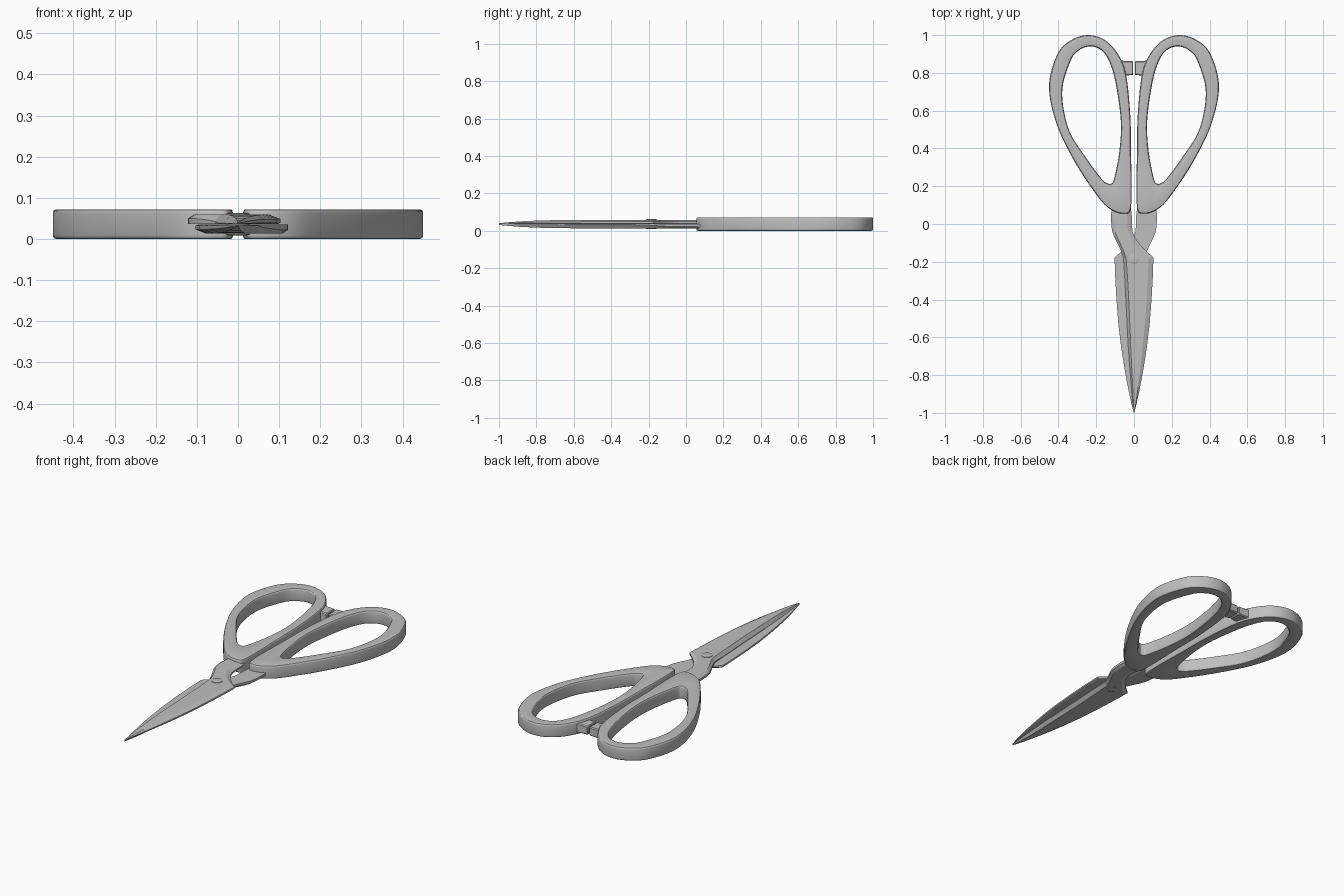
import bpy, bmesh, math
from mathutils import Vector

if "Cube" in bpy.data.objects:
    bpy.data.objects.remove(bpy.data.objects["Cube"], do_unlink=True)

MID = 0.036  # height of the plane where the blades meet

steel = bpy.data.materials.new("plain grey")
steel.use_nodes = True
GREY = (0.52, 0.52, 0.52, 1)
steel.diffuse_color = GREY
bsdf = next(n for n in steel.node_tree.nodes if n.type == "BSDF_PRINCIPLED")
bsdf.inputs["Base Color"].default_value = GREY
bsdf.inputs["Roughness"].default_value = 0.5


def finish(name, bm, angle=30):
    bmesh.ops.recalc_face_normals(bm, faces=bm.faces)
    mesh = bpy.data.meshes.new(name)
    bm.to_mesh(mesh)
    bm.free()
    mesh.materials.append(steel)
    mesh.shade_smooth()
    mesh.set_sharp_from_angle(angle=math.radians(angle))
    obj = bpy.data.objects.new(name, mesh)
    bpy.context.collection.objects.link(obj)
    return obj


def loft(loops, closed):
    """Skin a row of equal cross-sections, capped or joined into a ring."""
    bm = bmesh.new()
    rows = [[bm.verts.new(p) for p in loop] for loop in loops]
    n = len(rows[0])
    for i in range(len(rows) if closed else len(rows) - 1):
        a, b = rows[i], rows[(i + 1) % len(rows)]
        for j in range(n):
            k = (j + 1) % n
            bm.faces.new((a[j], a[k], b[k], b[j]))
    if not closed:
        bm.faces.new(rows[0])
        bm.faces.new(rows[-1])
    return bm


def smooth_loop(pts, steps=8):
    """Closed Catmull-Rom curve through the points."""
    out, n = [], len(pts)
    for i in range(n):
        a, b, c, d = (Vector(pts[(i + k) % n]) for k in (-1, 0, 1, 2))
        for s in range(steps):
            t = s / steps
            out.append(0.5 * (2 * b + (c - a) * t + (2 * a - 5 * b + 4 * c - d) * t * t
                              + (3 * b - a - 3 * c + d) * t ** 3))
    return out


# Finger loops: paired outer and inner outline points of the left handle
outer = [(.24, 1.0), (.33, .975), (.405, .90), (.45, .73), (.41, .53), (.32, .34),
         (.217, .18), (.138, .087), (.055, .055), (.015, .10), (.016, .39),
         (.02, .58), (.042, .79), (.085, .90), (.153, .973)]
inner = [(.235, .94), (.29, .92), (.335, .865), (.38, .70), (.345, .50), (.25, .345),
         (.172, .24), (.145, .218), (.125, .213), (.105, .24), (.077, .39),
         (.07, .55), (.10, .76), (.138, .875), (.18, .925)]


def handle(name, side):
    top, r = 2 * MID, 0.009
    # rounded corner as (inset, drop) pairs
    arc = [(r * (1 - math.sin(a)), r * (1 - math.cos(a)))
           for a in (0, math.pi / 6, math.pi / 3, math.pi / 2)]
    loops = []
    for o, i in zip(smooth_loop(outer), smooth_loop(inner)):
        d = (i - o).normalized()
        section = [(o + d * q, top - h) for q, h in arc]
        section += [(o + d * q, h) for q, h in reversed(arc)]
        section += [(i - d * q, h) for q, h in arc]
        section += [(i - d * q, top - h) for q, h in reversed(arc)]
        loops.append([(side * p.x, p.y, z) for p, z in section])
    return finish(name, loft(loops, True))


# Blade sections: y, inner edge x, spine x, edge bevel width, edge height, thickness
sections = [(.12, -.110, -.022, .012, .7, 1), (.05, -.122, -.012, .014, .6, 1),
            (-.01, -.120, -.010, .014, .6, 1), (-.04, -.115, -.008, .014, .6, 1),
            (-.07, -.104, .004, .014, .6, 1), (-.11, -.084, .032, .014, .5, 1),
            (-.145, -.068, .066, .014, .4, 1), (-.177, -.056, .103, .014, .3, 1),
            (-.27, -.050, .100, .015, .15, 1), (-.40, -.043, .093, .015, .15, 1),
            (-.53, -.037, .083, .015, .15, 1), (-.66, -.030, .067, .013, .15, .95),
            (-.78, -.021, .048, .010, .15, .85), (-.88, -.013, .029, .007, .2, .65),
            (-.95, -.006, .014, .003, .2, .42), (-1.0, -.001, .001, .0005, .4, .2)]


def blade(name, flip):
    loops = []
    for y, xl, xr, bev, edge, thick in sections:
        h, ch = 0.023 * thick, min(.026, (xr - xl) * .22)
        prof = [(xl, .0005), (xl, h * edge), (xl + bev, h), (xr - ch, h),
                (xr, h * .55), (xr, h * .15), (xr - ch * .3, .0005)]
        loops.append([(flip * x, y, MID + flip * z) for x, z in prof])
    return finish(name, loft(loops, False), 12)


# Handle stops between the finger loops
def stop(name, side):
    loops = []
    for x, w, h in ((.004, .033, .020), (.008, .037, .024), (.045, .038, .025),
                    (.075, .042, .027)):
        c = .005
        ring = [(w, h - c), (w - c, h), (c - w, h), (-w, h - c),
                (-w, c - h), (c - w, -h), (w - c, -h), (w, c - h)]
        loops.append([(side * x, .825 + y, MID + z) for y, z in ring])
    return finish(name, loft(loops, False))


for label, s in (("left", 1), ("right", -1)):
    handle(label + "_handle", s)
    stop(label + "_handle_stop", s)
blade("upper_blade", 1)
blade("lower_blade", -1)

# Pivot rivet with softened heads
rings = []
for z, r in ((-.027, .024), (-.0255, .028), (.0255, .028), (.027, .024)):
    rings.append([(r * math.cos(k * math.tau / 32), -.185 + r * math.sin(k * math.tau / 32),
                   MID + z) for k in range(32)])
finish("pivot_rivet", loft(rings, False))
